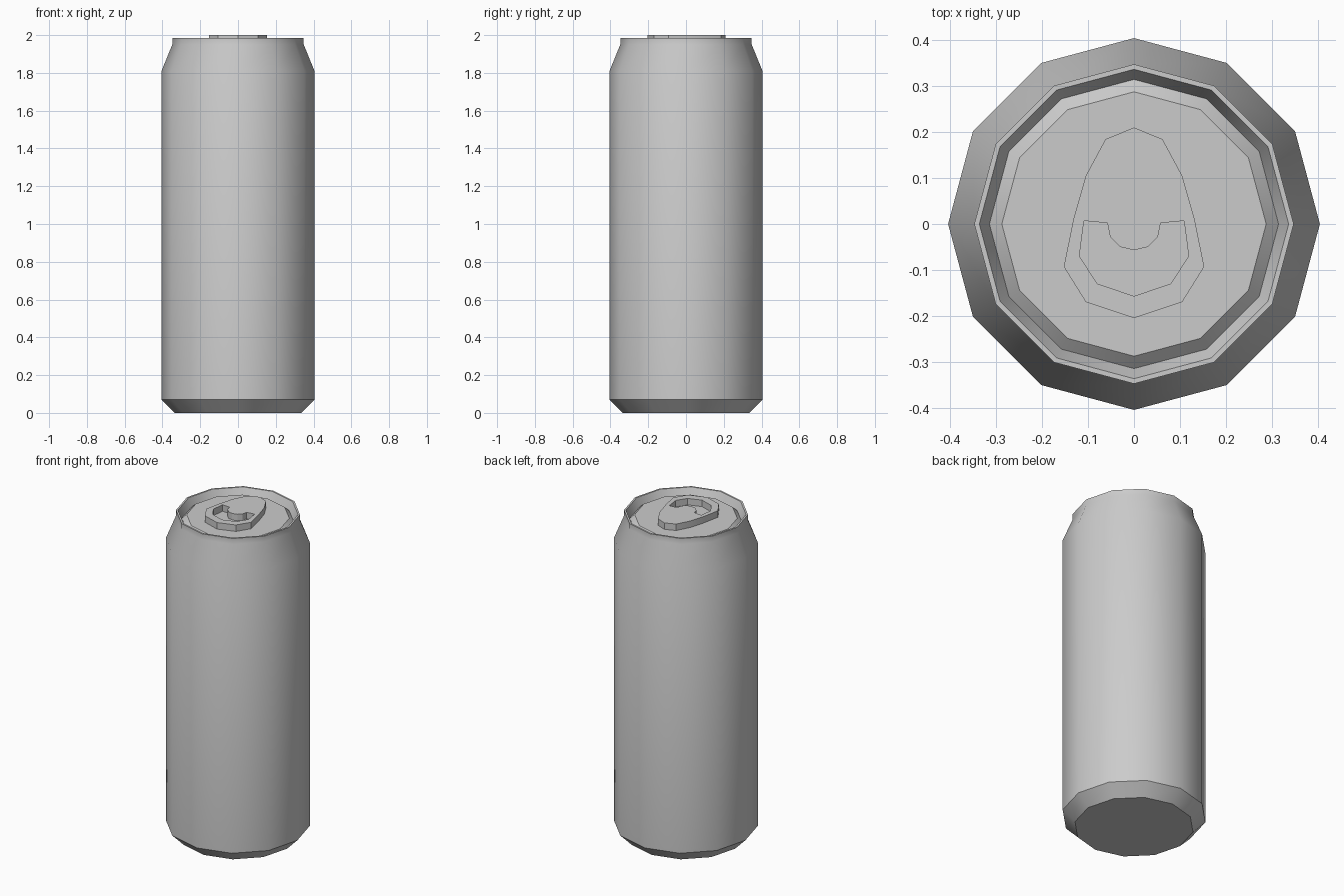
import bpy, bmesh, math

if "Cube" in bpy.data.objects:
    bpy.data.objects.remove(bpy.data.objects["Cube"])

SIDES = 12


def shade(obj, degrees):
    bpy.ops.object.select_all(action='DESELECT')
    obj.select_set(True)
    bpy.context.view_layer.objects.active = obj
    bpy.ops.object.shade_smooth_by_angle(angle=math.radians(degrees))


def lathe(name, profile):
    """Closed turned solid from (radius, z) points, bottom to top."""
    bm = bmesh.new()
    rings = []
    for r, z in profile:
        rings.append([bm.verts.new((r * math.cos(a), r * math.sin(a), z))
                      for a in (i * math.tau / SIDES for i in range(SIDES))])
    for lo, hi in zip(rings, rings[1:]):
        for i in range(SIDES):
            j = (i + 1) % SIDES
            bm.faces.new((lo[i], lo[j], hi[j], hi[i]))
    bm.faces.new(rings[0][::-1])
    bm.faces.new(rings[-1])
    mesh = bpy.data.meshes.new(name)
    bm.to_mesh(mesh)
    bm.free()
    obj = bpy.data.objects.new(name, mesh)
    bpy.context.collection.objects.link(obj)
    return obj


def mirrored(half):
    """Complete an outline whose half has x >= 0."""
    return half + [(-x, y) for x, y in reversed(half) if x > 0]


def plate(name, outlines, z0, z1):
    """Flat plate; later outlines are holes in the first."""
    curve = bpy.data.curves.new(name, 'CURVE')
    curve.dimensions = '2D'
    curve.fill_mode = 'BOTH'
    curve.extrude = (z1 - z0) / 2
    for pts in outlines:
        s = curve.splines.new('POLY')
        s.points.add(len(pts) - 1)
        for p, (x, y) in zip(s.points, pts):
            p.co = (x, y, 0, 1)
        s.use_cyclic_u = True
    obj = bpy.data.objects.new(name, curve)
    obj.location.z = (z0 + z1) / 2
    bpy.context.collection.objects.link(obj)
    bpy.ops.object.select_all(action='DESELECT')
    obj.select_set(True)
    bpy.context.view_layer.objects.active = obj
    bpy.ops.object.convert(target='MESH')
    return bpy.context.view_layer.objects.active


# Can: chamfered base, wall, neck, rim, groove and lid
can = lathe("can_body", [
    (0.335, 0), (0.405, 0.07), (0.405, 1.81), (0.348, 1.95), (0.348, 1.985),
    (0.337, 1.985), (0.315, 1.935), (0.288, 1.96)])
shade(can, 40)

# Pull tab with a crescent finger hole
outer = mirrored([(0, 0.21), (0.062, 0.185), (0.105, 0.105), (0.132, 0.01),
                  (0.153, -0.093), (0.105, -0.17), (0, -0.205)])
hole = mirrored([(0, -0.057), (0.03, -0.05), (0.052, -0.028), (0.058, 0.002),
                 (0.109, 0.007), (0.119, -0.07), (0.08, -0.13)])
# The crescent closes along its lower edge at the centre line
hole.insert(7, (0, -0.157))
tab = plate("pull_tab", [outer, hole], 1.96, 2.0)
shade(tab, 20)
